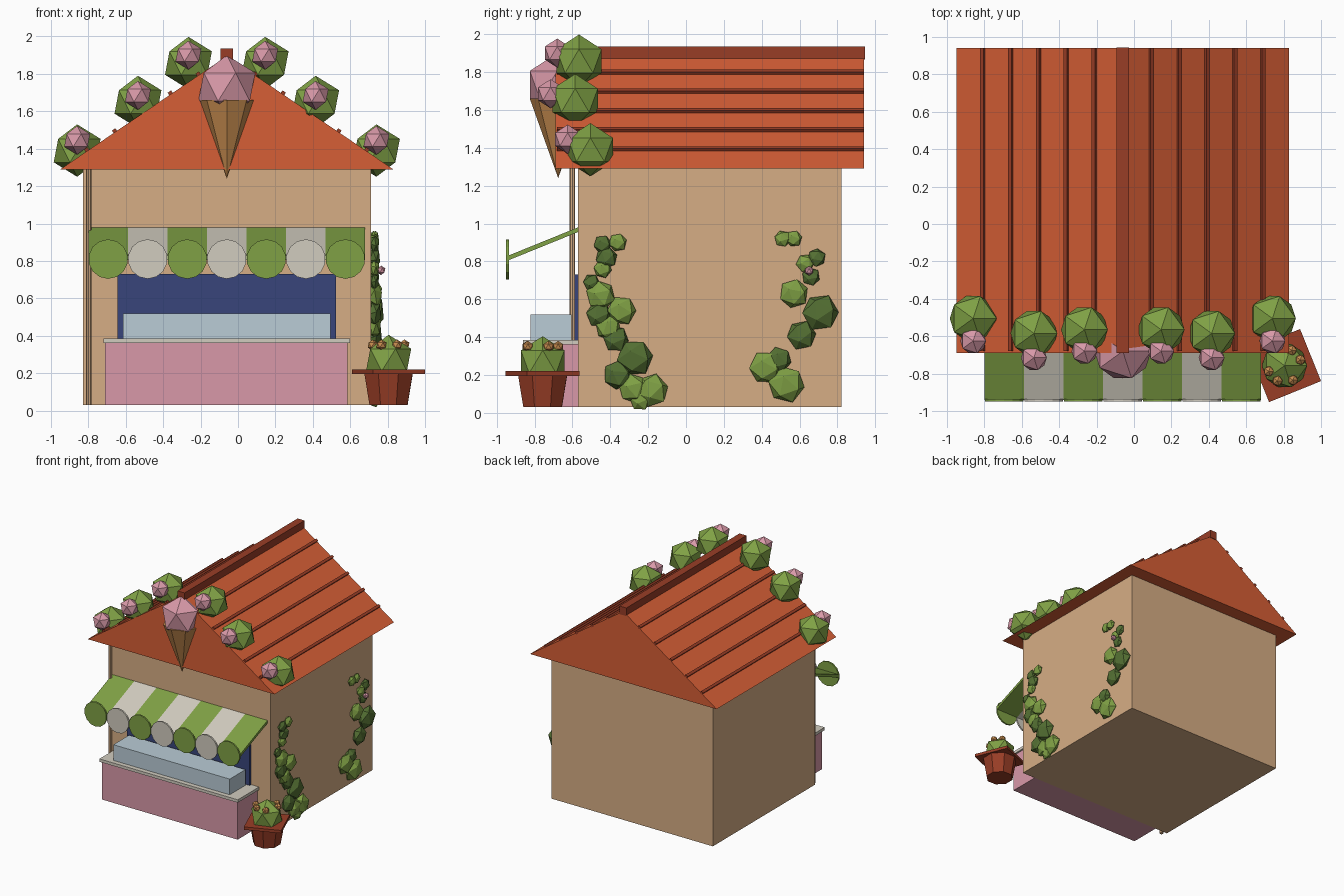
import bpy, bmesh, math, random
from mathutils import Matrix, Vector

random.seed(4)
start = bpy.data.objects.get("Cube")
if start:
    bpy.data.objects.remove(start, do_unlink=True)


def material(name, *srgb):
    linear = [((c + 0.055) / 1.055) ** 2.4 for c in srgb] + [1]
    mat = bpy.data.materials.new(name)
    mat.use_nodes = True
    mat.diffuse_color = linear
    shader = next(n for n in mat.node_tree.nodes if n.type == 'BSDF_PRINCIPLED')
    shader.inputs["Base Color"].default_value = linear
    return mat


wall = material("sandy plaster", .84, .68, .52)
tile = material("orange tile", .84, .37, .21)
brick = material("dark terracotta", .60, .24, .15)
green = material("leaf green", .50, .63, .27)
dark_green = material("dark leaf green", .33, .44, .20)
cream = material("cream", .82, .80, .75)
navy = material("navy", .22, .27, .48)
glass = material("pale blue glass", .73, .80, .84)
pink = material("pink", .85, .60, .66)
tan = material("wafer tan", .78, .55, .31)

CENTRE = -0.06  # x of the building's symmetry plane


def finish(name, bm, mat):
    bmesh.ops.recalc_face_normals(bm, faces=bm.faces)
    mesh = bpy.data.meshes.new(name)
    bm.to_mesh(mesh)
    bm.free()
    mesh.materials.append(mat)
    obj = bpy.data.objects.new(name, mesh)
    bpy.context.collection.objects.link(obj)
    return obj


def box(name, mat, x, y, z):
    """Box from (low, high) ranges."""
    ranges = (x, y, z)
    size = [hi - lo for lo, hi in ranges]
    mid = [(hi + lo) / 2 for lo, hi in ranges]
    bm = bmesh.new()
    bmesh.ops.create_cube(bm, size=1, matrix=Matrix.LocRotScale(mid, None, size))
    return finish(name, bm, mat)


def prism(name, mat, profile, axis, low, high):
    """Extrude a closed profile along x (profile in y, z) or y (profile in x, z)."""
    place = (lambda a, b, t: (t, a, b)) if axis == 'x' else (lambda a, b, t: (a, t, b))
    bm = bmesh.new()
    face = bm.faces.new([bm.verts.new(place(a, b, low)) for a, b in profile])
    moved = bmesh.ops.extrude_face_region(bm, geom=[face])['geom']
    shift = Vector(place(0, 0, high - low))
    bmesh.ops.translate(bm, vec=shift, verts=[v for v in moved if isinstance(v, bmesh.types.BMVert)])
    return finish(name, bm, mat)


def ball(name, mat, centre, radius, turn=None, scale=(1, 1, 1)):
    """Twenty-sided ball."""
    bm = bmesh.new()
    bmesh.ops.create_icosphere(bm, subdivisions=1, radius=radius)
    if turn:
        bmesh.ops.rotate(bm, matrix=turn, verts=bm.verts)
    bmesh.ops.scale(bm, vec=scale, verts=bm.verts)
    bmesh.ops.translate(bm, vec=centre, verts=bm.verts)
    return finish(name, bm, mat)


def cone(name, mat, centre, bottom, top, height, sides, turn=Matrix()):
    bm = bmesh.new()
    bmesh.ops.create_cone(bm, cap_ends=True, segments=sides, radius1=bottom, radius2=top,
                          depth=height, matrix=Matrix.Translation(centre) @ turn)
    return finish(name, bm, mat)


# Building and roof
EAVE, APEX, HALF = 1.29, 1.895, 0.89
FRONT, BACK = -0.69, 0.94
box("walls", wall, (-.83, .71), (-.57, .82), (.03, EAVE))
prism("roof", tile, [(CENTRE - HALF, EAVE), (CENTRE + HALF, EAVE), (CENTRE, APEX)], 'y', FRONT, BACK)
box("ridge_beam", brick, (CENTRE - .033, CENTRE + .033), (FRONT, BACK + .005), (1.865, 1.935))
pitch = math.atan2(APEX - EAVE, HALF)
for side in (-1, 1):
    for i in range(1, 6):
        reach = i * 0.149
        strip = box("roof_batten", brick, (-.011, .011), (FRONT + .01, BACK), (-.012, .016))
        strip.rotation_euler.y = side * pitch
        strip.location = (CENTRE + side * reach, 0, APEX - reach * math.tan(pitch))
cone("corner_post", wall, (-.798, -.6, .66), .015, .015, 1.26, 8)

# Serving counter and window
box("counter", pink, (-.71, .585), (-.84, -.57), (.03, .36))
box("counter_top", cream, (-.72, .60), (-.86, -.57), (.36, .385))
box("display_case", glass, (-.615, .495), (-.82, -.605), (.385, .52))
box("serving_window", navy, (-.645, .525), (-.59, -.565), (.385, .73))

# Striped awning with a scalloped edge
STRIPES, LEFT, WIDTH = 7, -.80, 1.48 / 7
slope = [(-.57, .98), (-.57, .955), (-.94, .805), (-.94, .83)]
upright = Matrix.Rotation(math.pi / 2, 4, 'X')
for i in range(STRIPES):
    colour = cream if i % 2 else green
    x = LEFT + i * WIDTH
    prism("awning_stripe", colour, slope, 'x', x, x + WIDTH)
    cone("awning_scallop", colour, (x + WIDTH / 2, -.943, .81), WIDTH / 2, WIDTH / 2, .014, 14, upright)

# Ice cream sign
ball("ice_cream_scoop", pink, (CENTRE, -.68, 1.73), .17)
cone("ice_cream_cone", tan, (CENTRE, -.675, 1.45), 0, .15, .42, 8)

# Flowering bushes along the gable
for side in (-1, 1):
    for reach, y, z, fy, fz in ((.80, -.505, 1.39, -.625, 1.445),
                                (.475, -.585, 1.65, -.715, 1.685),
                                (.205, -.565, 1.858, -.68, 1.9)):
        x = CENTRE + side * reach
        ball("gable_bush", green, (x, y, z), .14)
        ball("gable_flower", pink, (x, fy, fz), .077)

# Potted plant
POT_X, POT_Y = .805, -.757
turn = Matrix.Rotation(math.radians(22), 4, 'Z')
rim = box("pot_rim", brick, (-.15, .15), (-.15, .15), (.195, .22))
rim.location = (POT_X, POT_Y, 0)
rim.rotation_euler.z = math.radians(22)
cone("pot", brick, (POT_X, POT_Y, .115), .11, .14, .17, 8, turn)
ball("pot_plant", green, (POT_X, POT_Y, .27), .135)
for angle in (20, 65, 200, 245, 300):
    a = math.radians(angle)
    ball("pot_flower", tan, (POT_X + .09 * math.cos(a), POT_Y + .09 * math.sin(a), .35), .03)

# Climbing ivy on the side wall: y, z, radius
light_leaves = [(-.36, .90, .05), (-.44, .76, .05), (-.45, .62, .08), (-.34, .54, .08),
                (-.41, .45, .07), (-.28, .13, .08), (-.18, .12, .09), (-.24, .07, .06),
                (.51, .92, .045), (.57, .92, .045), (.63, .79, .05), (.57, .63, .08),
                (.42, .24, .09), (.53, .15, .1)]
dark_leaves = [(-.44, .89, .05), (-.42, .82, .06), (-.50, .69, .045), (-.46, .52, .07),
               (-.37, .39, .07), (-.27, .29, .1), (-.36, .20, .08),
               (.69, .82, .05), (.66, .72, .05), (.71, .53, .1), (.61, .41, .08), (.49, .28, .07)]
for mat, leaves in ((green, light_leaves), (dark_green, dark_leaves)):
    for y, z, r in leaves:
        spin = Matrix.Rotation(random.uniform(0, math.pi), 3, 'X')
        ball("ivy_leaf_clump", mat, (.73, y, z), r, spin, (.55, 1, 1))
ball("ivy_flower", pink, (.765, .65, .75), .025)
